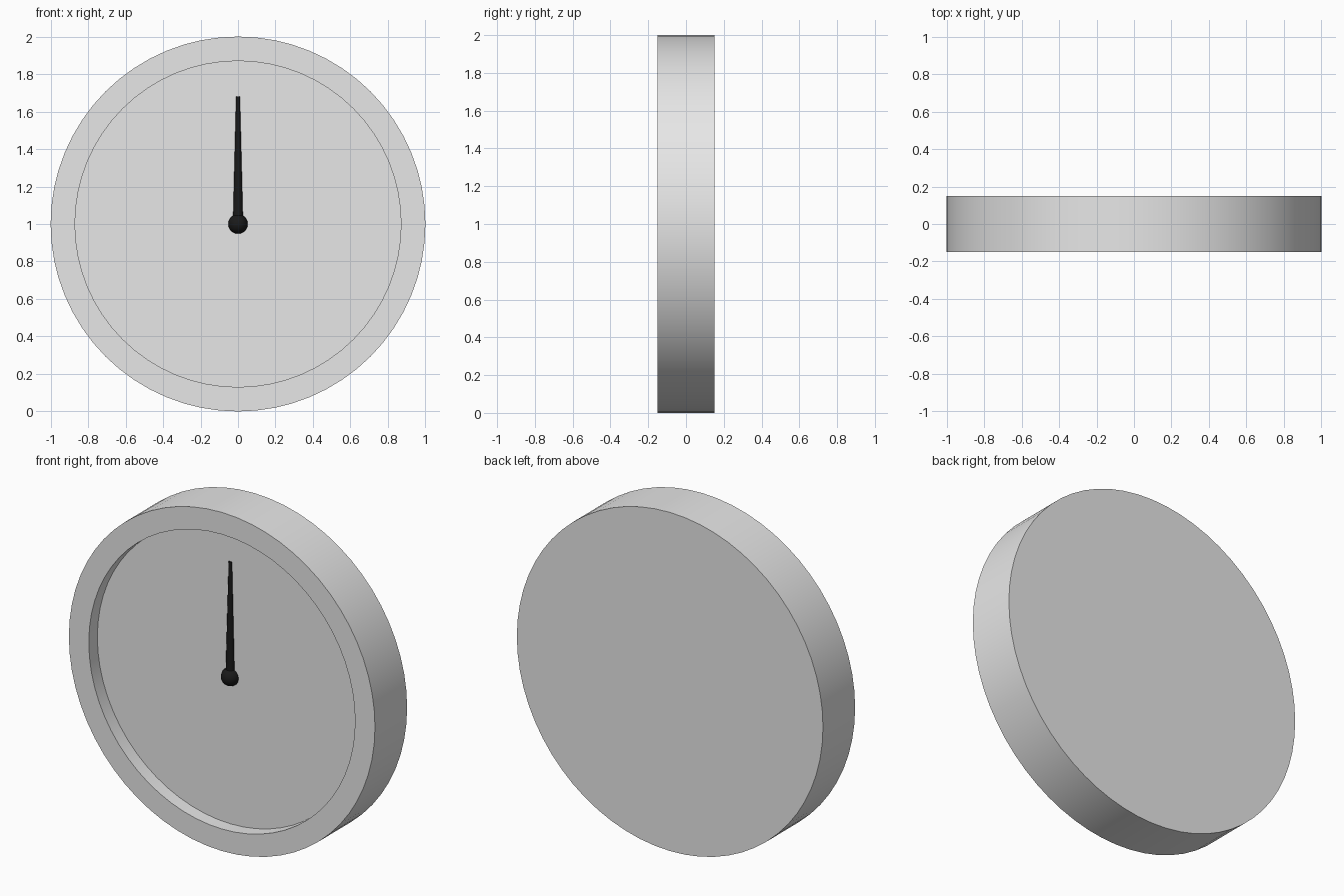
import bpy, math

if "Cube" in bpy.data.objects:
    bpy.data.objects.remove(bpy.data.objects["Cube"])

R, RIN, HALF, FLOOR = 1.0, 0.87, 0.15, -0.07
SEG = 64


def material(name, rgb):
    m = bpy.data.materials.new(name)
    m.diffuse_color = (*rgb, 1)
    m.use_nodes = True
    m.node_tree.nodes["Principled BSDF"].inputs["Base Color"].default_value = m.diffuse_color
    return m


grey = material("grey", (0.8, 0.8, 0.8))
black = material("black", (0.01, 0.01, 0.01))


def finish(ob, name, mat, smooth=True):
    ob.name = name
    ob.data.materials.append(mat)
    bpy.context.view_layer.objects.active = ob
    if smooth:
        bpy.ops.object.shade_smooth_by_angle(angle=math.radians(30))


# Round case with recessed face: rings of (radius, y) from dial floor to back
rings = [(RIN, FLOOR), (RIN, -HALF), (R, -HALF), (R, HALF)]
verts = [(r * math.sin(2 * math.pi * i / SEG), y, 1 + r * math.cos(2 * math.pi * i / SEG))
         for r, y in rings for i in range(SEG)]
faces = [(k * SEG + i, (k + 1) * SEG + i, (k + 1) * SEG + (i + 1) % SEG, k * SEG + (i + 1) % SEG)
         for k in range(3) for i in range(SEG)]
faces += [tuple(range(SEG)), tuple(reversed(range(3 * SEG, 4 * SEG)))]
me = bpy.data.meshes.new("case")
me.from_pydata(verts, [], faces)
case = bpy.data.objects.new("case", me)
bpy.context.collection.objects.link(case)
bpy.ops.object.select_all(action='DESELECT')
case.select_set(True)
finish(case, "case", grey)

# Hub in the middle of the dial
bpy.ops.mesh.primitive_uv_sphere_add(segments=32, ring_count=16, radius=0.052, location=(0, FLOOR, 1))
finish(bpy.context.object, "hub", black)

# Tapered hand pointing straight up
bpy.ops.mesh.primitive_cone_add(vertices=16, radius1=0.027, radius2=0.01, depth=0.68,
                                location=(0, FLOOR, 1.34))
finish(bpy.context.object, "hand", black)
